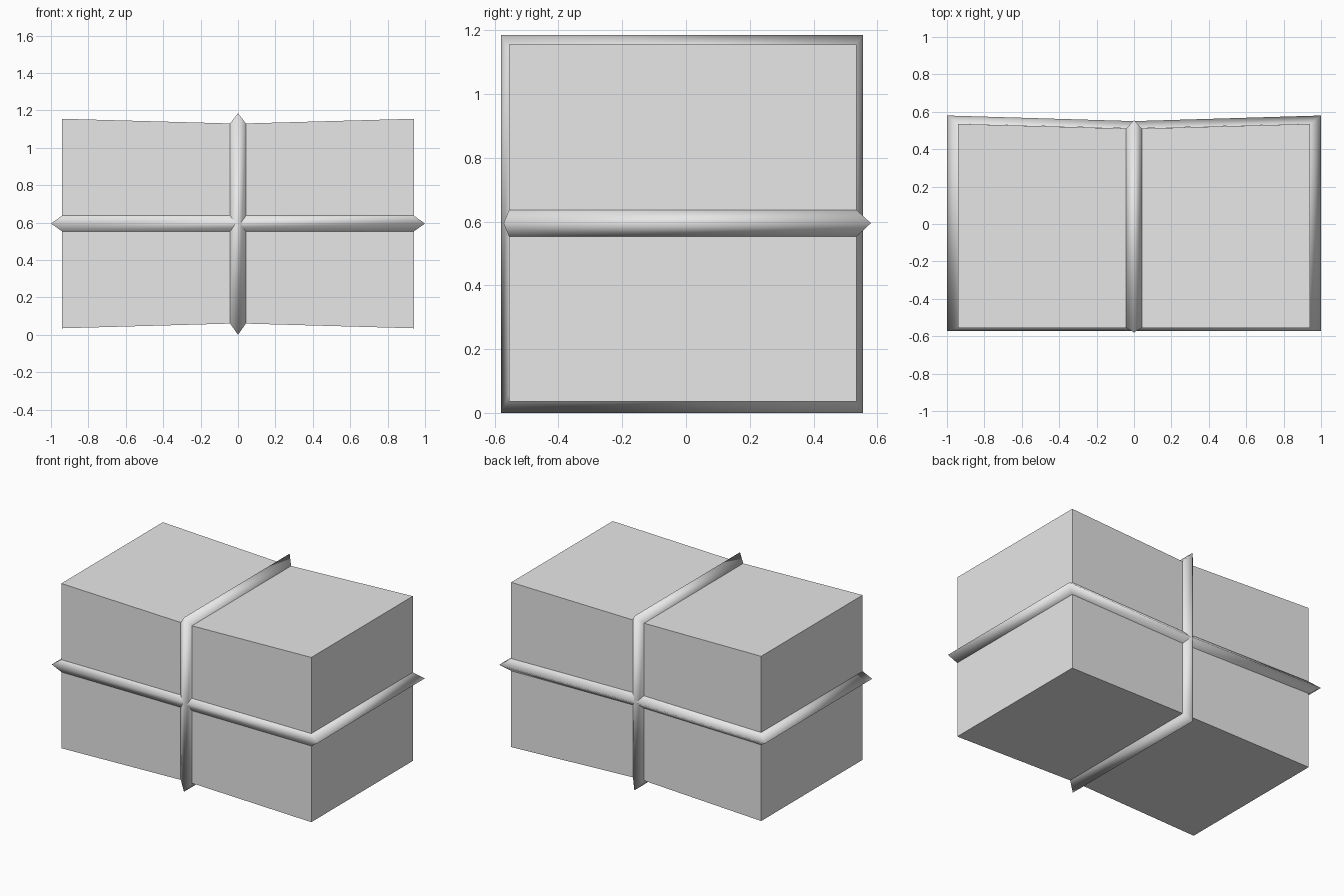
import bpy
import bmesh

cube = bpy.data.objects.get("Cube")
if cube:
    bpy.data.objects.remove(cube, do_unlink=True)

grey = bpy.data.materials.new("light_grey")
grey.use_nodes = True
grey.diffuse_color = (0.8, 0.8, 0.8, 1)
grey.node_tree.nodes["Principled BSDF"].inputs["Base Color"].default_value = (0.8, 0.8, 0.8, 1)

MID_Z = 0.595    # height of the level strap
HALF = 0.042     # half width of both straps


def loft(name, rings, closed_sections, smooth, caps=False):
    """Join matching rows of points with quads."""
    bm = bmesh.new()
    rows = [[bm.verts.new(p) for p in ring] for ring in rings]
    n = len(rows[0])
    for a, b in zip(rows, rows[1:]):
        for i in range(n if closed_sections else n - 1):
            j = (i + 1) % n
            bm.faces.new((a[i], a[j], b[j], b[i]))
    if caps:
        bm.faces.new(rows[0])
        bm.faces.new(rows[-1])
        bmesh.ops.recalc_face_normals(bm, faces=bm.faces)
    for f in bm.faces:
        f.smooth = smooth
    mesh = bpy.data.meshes.new(name)
    bm.to_mesh(mesh)
    bm.free()
    mesh.materials.append(grey)
    obj = bpy.data.objects.new(name, mesh)
    bpy.context.collection.objects.link(obj)
    return obj


def section(x, back, low, high):
    front = -0.555
    return [(x, front, low), (x, back, low), (x, back, high), (x, front, high)]


# Parcel body, pinched in at the middle on top, bottom and back
outer, inner = (0.535, 0.035, 1.155), (0.51, 0.06, 1.13)
loft("parcel", [section(-0.94, *outer), section(-HALF, *inner),
                section(HALF, *inner), section(0.94, *outer)], True, False, True)

# Upright strap: a ridged band around front, top, back and bottom
base = section(0, *inner)
ridge = [(0, -0.58, 0), (0, 0.555, 0), (0, 0.555, 1.185), (0, -0.58, 1.185)]
loft("upright_strap", [[(HALF, y, z) for _, y, z in base], ridge,
                       [(-HALF, y, z) for _, y, z in base]], True, True)

# Level strap: the same ridged band around front, ends and back
base = [(-0.94, -0.555), (0.94, -0.555), (0.94, 0.535), (0, 0.51), (-0.94, 0.535)]
ridge = [(-1, -0.572), (1, -0.572), (1, 0.58), (0, 0.55), (-1, 0.58)]
loft("level_strap", [[(x, y, MID_Z - HALF) for x, y in base],
                     [(x, y, MID_Z) for x, y in ridge],
                     [(x, y, MID_Z + HALF) for x, y in base]], True, True)
